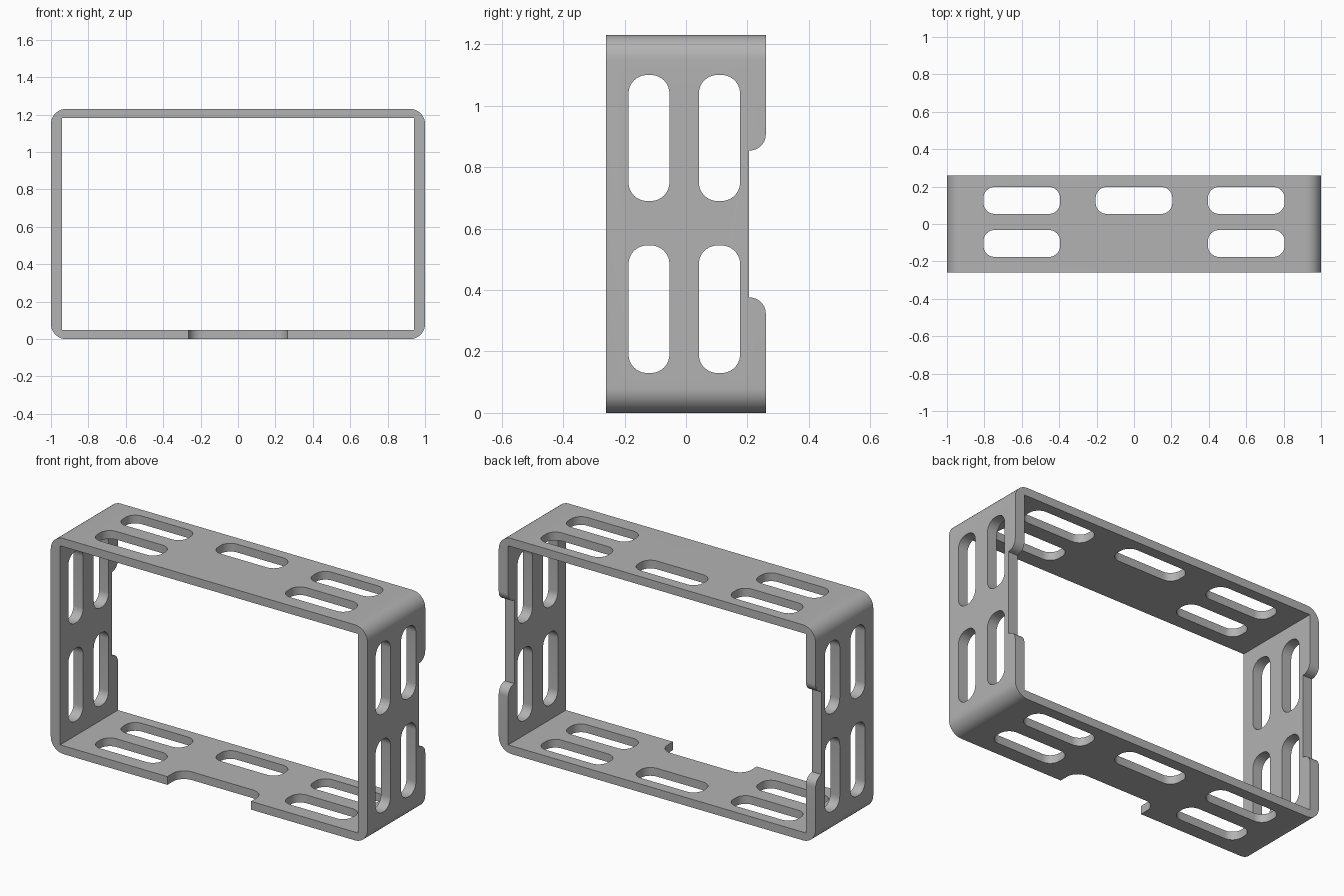
import bpy
import bmesh
import math
from mathutils import Vector

if "Cube" in bpy.data.objects:
    bpy.data.objects.remove(bpy.data.objects["Cube"], do_unlink=True)

grey = bpy.data.materials.new("mid grey")
grey.use_nodes = True
GREY = (0.45, 0.45, 0.45, 1)
grey.diffuse_color = GREY
grey.node_tree.nodes["Principled BSDF"].inputs["Base Color"].default_value = GREY


def outline(corners, steps=10):
    """Polygon from (u, v, radius) corners, with each corner rounded."""
    pts = []
    for i, (u, v, r) in enumerate(corners):
        p = Vector((u, v))
        if r == 0:
            pts.append(p)
            continue
        a = (Vector(corners[i - 1][:2]) - p).normalized()
        b = (Vector(corners[(i + 1) % len(corners)][:2]) - p).normalized()
        # right-angled corners only
        centre = p + (a + b) * r
        for k in range(steps + 1):
            t = math.pi / 2 * k / steps
            pts.append(centre - b * r * math.cos(t) - a * r * math.sin(t))
    return pts


def rect(u0, u1, v0, v1, r=0):
    return outline([(u0, v0, r), (u1, v0, r), (u1, v1, r), (u0, v1, r)])


def prism(name, pts, axis, lo, hi):
    """Extrude a 2D outline along x, y or z."""
    place = {"x": lambda p, d: (d, p.x, p.y),
             "y": lambda p, d: (p.x, d, p.y),
             "z": lambda p, d: (p.x, p.y, d)}[axis]
    bm = bmesh.new()
    a = [bm.verts.new(place(p, lo)) for p in pts]
    b = [bm.verts.new(place(p, hi)) for p in pts]
    bm.faces.new(a)
    bm.faces.new(b)
    for i in range(len(pts)):
        j = (i + 1) % len(pts)
        bm.faces.new((a[i], a[j], b[j], b[i]))
    bmesh.ops.recalc_face_normals(bm, faces=bm.faces)
    mesh = bpy.data.meshes.new(name)
    bm.to_mesh(mesh)
    bm.free()
    obj = bpy.data.objects.new(name, mesh)
    bpy.context.collection.objects.link(obj)
    mesh.materials.append(grey)
    return obj


# Rounded outer frame
frame = prism("slotted_frame", rect(-1, 1, 0, 1.23, 0.08), "y", -0.26, 0.26)

# Square-cornered opening through the frame
cutters = [prism("opening", rect(-0.94, 0.94, 0.047, 1.183), "y", -0.5, 0.5)]

# Slots through both side walls
for y0, y1 in ((-0.187, -0.054), (0.042, 0.176)):
    for z0, z1 in ((0.13, 0.545), (0.69, 1.1)):
        cutters.append(prism("side_slot", rect(y0, y1, z0, z1, 0.06), "x", -1.2, 1.2))

# Slots through top and bottom walls
for x, y in ((-0.6, 0.126), (0, 0.126), (0.6, 0.126), (-0.6, -0.104), (0.6, -0.104)):
    cutters.append(prism("wall_slot", rect(x - 0.205, x + 0.205, y - 0.072, y + 0.072, 0.06),
                         "z", -0.2, 1.4))

# Back notch in both side walls, with rounded lugs above and below
lug = outline([(0.205, 0.376, 0), (0.26, 0.376, 0.053), (0.26, 0.323, 0), (0.3, 0.3, 0),
               (0.3, 0.93, 0), (0.26, 0.907, 0), (0.26, 0.854, 0.053), (0.205, 0.854, 0)])
cutters.append(prism("side_notch", lug, "x", -1.2, 1.2))

# Front notch in the bottom wall, with rounded inner corners
notch = outline([(-0.264, -0.4, 0), (0.264, -0.4, 0), (0.264, -0.14, 0.07), (-0.264, -0.14, 0.07)])
cutters.append(prism("bottom_notch", notch, "z", -0.2, 0.3))

# Cut everything out and remove the cutters
for c in cutters:
    m = frame.modifiers.new(c.name, "BOOLEAN")
    m.operation = "DIFFERENCE"
    m.solver = "EXACT"
    m.object = c
bpy.ops.object.select_all(action="DESELECT")
bpy.context.view_layer.objects.active = frame
frame.select_set(True)
for m in list(frame.modifiers):
    bpy.ops.object.modifier_apply(modifier=m.name)
for c in cutters:
    bpy.data.objects.remove(c, do_unlink=True)

bpy.ops.object.shade_smooth_by_angle(angle=math.radians(30))
